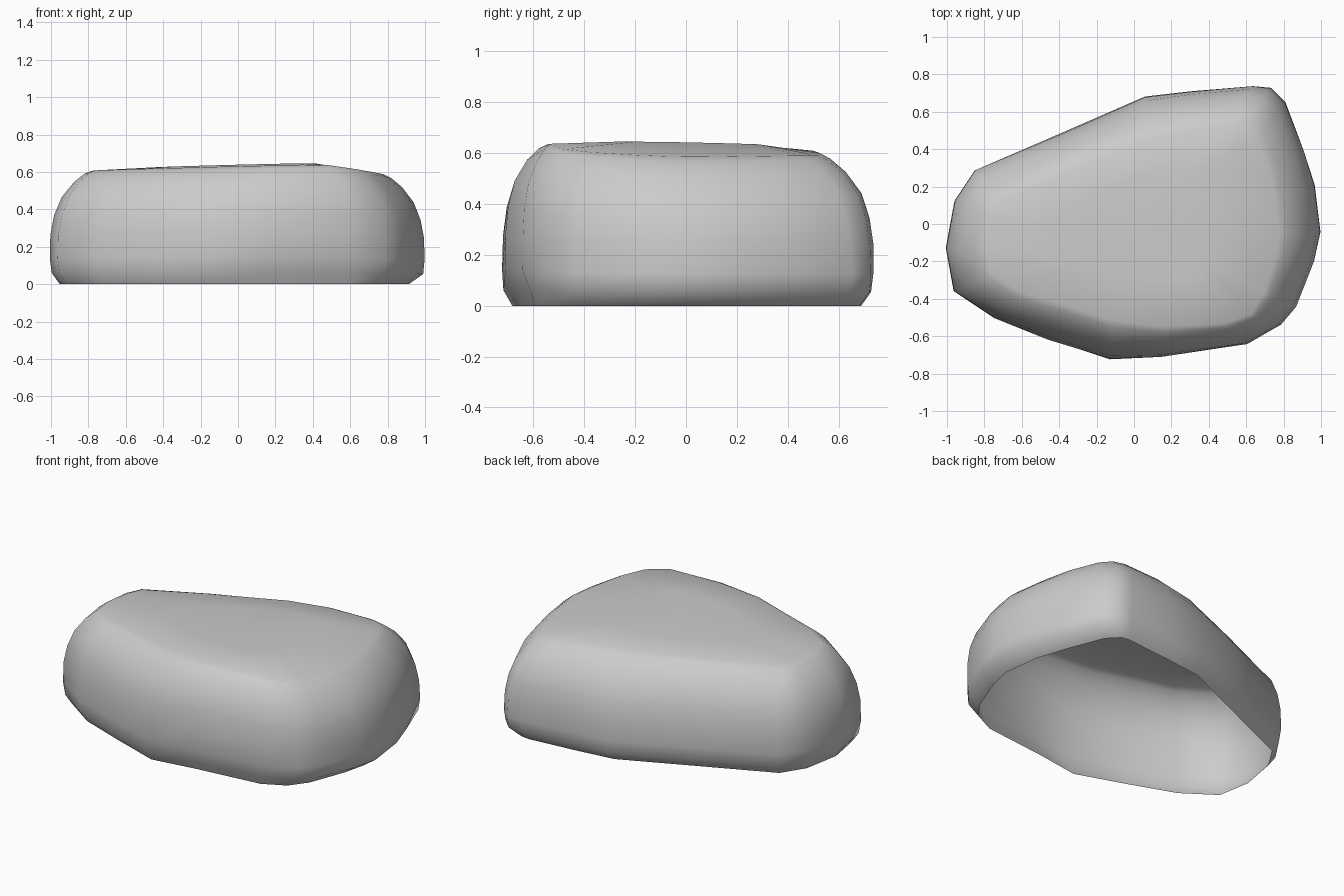
import bpy
import bmesh
from mathutils import Vector, noise

default_cube = bpy.data.objects.get("Cube")
if default_cube:
    bpy.data.objects.remove(default_cube, do_unlink=True)

# Plan outline at the widest level, anticlockwise from the narrow end
OUTLINE = [(-1, -.13), (-.96, -.36), (-.75, -.5), (-.45, -.62), (-.12, -.72),
           (.15, -.71), (.6, -.65), (.79, -.54), (.87, -.44), (.97, -.2),
           (1, -.05), (.97, .2), (.91, .4), (.81, .65), (.73, .73),
           (.63, .74), (.3, .71), (.06, .68), (-.4, .48), (-.85, .29), (-.96, .13)]

# Matching plan outline of the flat crown
CROWN = [(-.78, -.12), (-.76, -.25), (-.6, -.36), (-.36, -.44), (-.12, -.52),
         (.15, -.54), (.47, -.53), (.62, -.48), (.7, -.36), (.76, -.18),
         (.78, -.05), (.76, .15), (.72, .3), (.65, .46), (.6, .52),
         (.52, .53), (.28, .5), (.04, .44), (-.4, .26), (-.74, .1), (-.77, .02)]

# Wall profile: inward blend towards the crown, height
PROFILE = [(.22, 0), (.04, .06), (0, .14), (.01, .27), (.09, .38),
           (.26, .48), (.55, .56), (.82, .605), (1, .62)]


def add_stone_material():
    mat = bpy.data.materials.new("stone_grey")
    mat.use_nodes = True
    colour = (.6, .6, .6, 1)
    mat.diffuse_color = colour
    shader = next(n for n in mat.node_tree.nodes if n.type == 'BSDF_PRINCIPLED')
    shader.inputs["Base Color"].default_value = colour
    shader.inputs["Roughness"].default_value = .9
    return mat


def weathered(point):
    """Roughen a point in plan; tilt the crown and droop its left and back edges."""
    shift = noise.noise_vector(point * 3) * .014
    tilt = 1 + .035 * point.x - .03 * point.y
    droop = .25 * max(0, point.x - .45) + .15 * max(0, point.y - .42)
    return Vector((point.x + shift.x, point.y + shift.y, point.z * (tilt - droop)))


def add_ring(bm, blend, height, scale=1):
    ring = []
    for outer, inner in zip(OUTLINE, CROWN):
        plan = Vector(outer).lerp(Vector(inner), blend) * scale
        # The front wall is undercut near the ground, the left end at its foot
        if height < .1 and outer[1] < -.6 and outer[0] > 0:
            plan.y += .03
        if height == 0 and outer[0] > .7:
            plan.x -= .04
        ring.append(bm.verts.new(weathered(Vector((plan.x, plan.y, height)))))
    return ring


def build_boulder():
    bm = bmesh.new()
    rings = [add_ring(bm, blend, height) for blend, height in PROFILE]
    rings.append(add_ring(bm, 1, .633, .55))

    # Walls and shoulder
    count = len(OUTLINE)
    for low, high in zip(rings, rings[1:]):
        for i in range(count):
            j = (i + 1) % count
            bm.faces.new((low[i], low[j], high[j], high[i]))

    # Crown closes at the middle; the underside stays open
    middle = bm.verts.new((0, 0, .634))
    top = rings[-1]
    for i in range(count):
        bm.faces.new((top[i], top[(i + 1) % count], middle))

    for face in bm.faces:
        face.smooth = True
    mesh = bpy.data.meshes.new("boulder")
    bm.to_mesh(mesh)
    bm.free()
    mesh.materials.append(add_stone_material())
    boulder = bpy.data.objects.new("boulder", mesh)
    bpy.context.collection.objects.link(boulder)
    return boulder


build_boulder()
